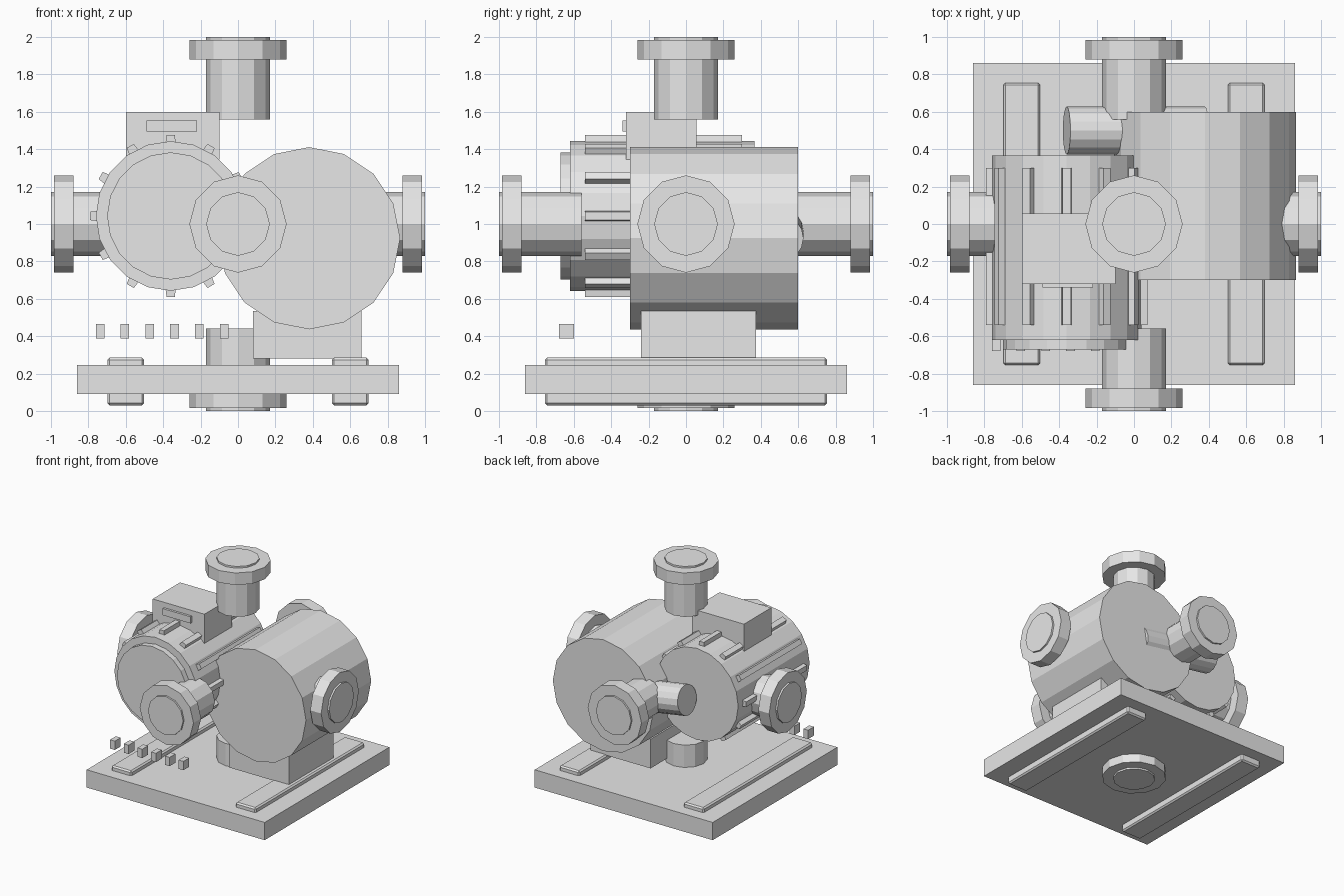
import bpy, math
from mathutils import Vector, Matrix

if "Cube" in bpy.data.objects:
    bpy.data.objects.remove(bpy.data.objects["Cube"])

grey = bpy.data.materials.new("painted grey")
grey.diffuse_color = (0.8, 0.8, 0.8, 1)
grey.use_nodes = True
grey.node_tree.nodes["Principled BSDF"].inputs["Base Color"].default_value = grey.diffuse_color


def add(name, verts, faces):
    me = bpy.data.meshes.new(name)
    me.from_pydata(verts, [], faces)
    me.materials.append(grey)
    ob = bpy.data.objects.new(name, me)
    bpy.context.collection.objects.link(ob)
    return ob


def prism(name, ring_a, ring_b):
    n = len(ring_a)
    faces = [tuple(reversed(range(n))), tuple(range(n, 2 * n))]
    faces += [(i, (i + 1) % n, n + (i + 1) % n, n + i) for i in range(n)]
    return add(name, ring_a + ring_b, faces)


def box(name, x0, x1, y0, y1, z0, z1, bevel=0):
    ring = [(x0, y0), (x1, y0), (x1, y1), (x0, y1)]
    ob = prism(name, [(x, y, z0) for x, y in ring], [(x, y, z1) for x, y in ring])
    if bevel:
        m = ob.modifiers.new("bevel", "BEVEL")
        m.width, m.segments = bevel, 1
    return ob


def tube(name, a, b, r, sides):
    # Solid cylinder from a to b, with a vertex on the vertical (or front) axis
    a, b = Vector(a), Vector(b)
    d = (b - a).normalized()
    ref = Vector((0, 1, 0)) if abs(d.z) > 0.9 else Vector((0, 0, 1))
    u = (ref - d * ref.dot(d)).normalized()
    v = d.cross(u)
    offs = [(u * math.cos(t) + v * math.sin(t)) * r
            for t in (2 * math.pi * i / sides for i in range(sides))]
    return prism(name, [a + o for o in offs], [b + o for o in offs])


# Base plate and two long rails running through it
box("base_plate", -0.86, 0.86, -0.86, 0.86, 0.09, 0.245)
for side, x in (("left", -0.6), ("right", 0.6)):
    box(side + "_rail", x - 0.098, x + 0.098, -0.755, 0.755, 0.03, 0.285, 0.012)

# Six flanged ports around the centre
centre = Vector((0, 0, 1))
ports = {"left": (-1, 0, 0), "right": (1, 0, 0), "front": (0, -1, 0),
         "back": (0, 1, 0), "top": (0, 0, 1), "bottom": (0, 0, -1)}
for side, d in ports.items():
    d = Vector(d)
    tube(side + "_port_pipe", centre + d * 0.56, centre + d, 0.17, 12)
    tube(side + "_port_flange", centre + d * 0.88, centre + d * 0.985, 0.26, 12)

# Pump drum on its pedestal
tube("pump_drum", (0.38, -0.3, 0.924), (0.38, 0.6, 0.924), 0.487, 16)
box("pump_pedestal", 0.08, 0.66, -0.24, 0.375, 0.28, 0.535)

# Motor body with front cover
mx, mz = -0.36, 1.043
tube("motor_body", (mx, -0.62, mz), (mx, 0.365, mz), 0.4, 20)
tube("motor_cover", (mx, -0.67, mz), (mx, -0.62, mz), 0.34, 20)

# Cooling fins around the motor
for k in range(12):
    rot = Matrix.Rotation(math.radians(30 * k), 3, 'Y')
    prof = [(-0.03, 0.37), (0.03, 0.37), (0.022, 0.432), (-0.022, 0.432)]
    rings = [[rot @ Vector((x, y, z)) + Vector((mx, 0, mz)) for x, z in prof]
             for y in (-0.54, 0.3)]
    prism("cooling_fin_%d" % (k + 1), *rings)

# Terminal box with its raised plate
box("terminal_box", -0.6, -0.1, -0.32, 0.057, 1.345, 1.6)
box("terminal_plate", -0.49, -0.22, -0.34, -0.32, 1.495, 1.553)

# Coupling shaft joining motor and pump at the rear
tube("coupling_shaft", (mx, 0.5, mz), (0.38, 0.5, 0.924), 0.128, 16)

# Row of small blocks at the front
for k in range(6):
    x = -0.737 + 0.1325 * k
    box("front_block_%d" % (k + 1), x - 0.023, x + 0.023, -0.68, -0.6, 0.388, 0.465)
